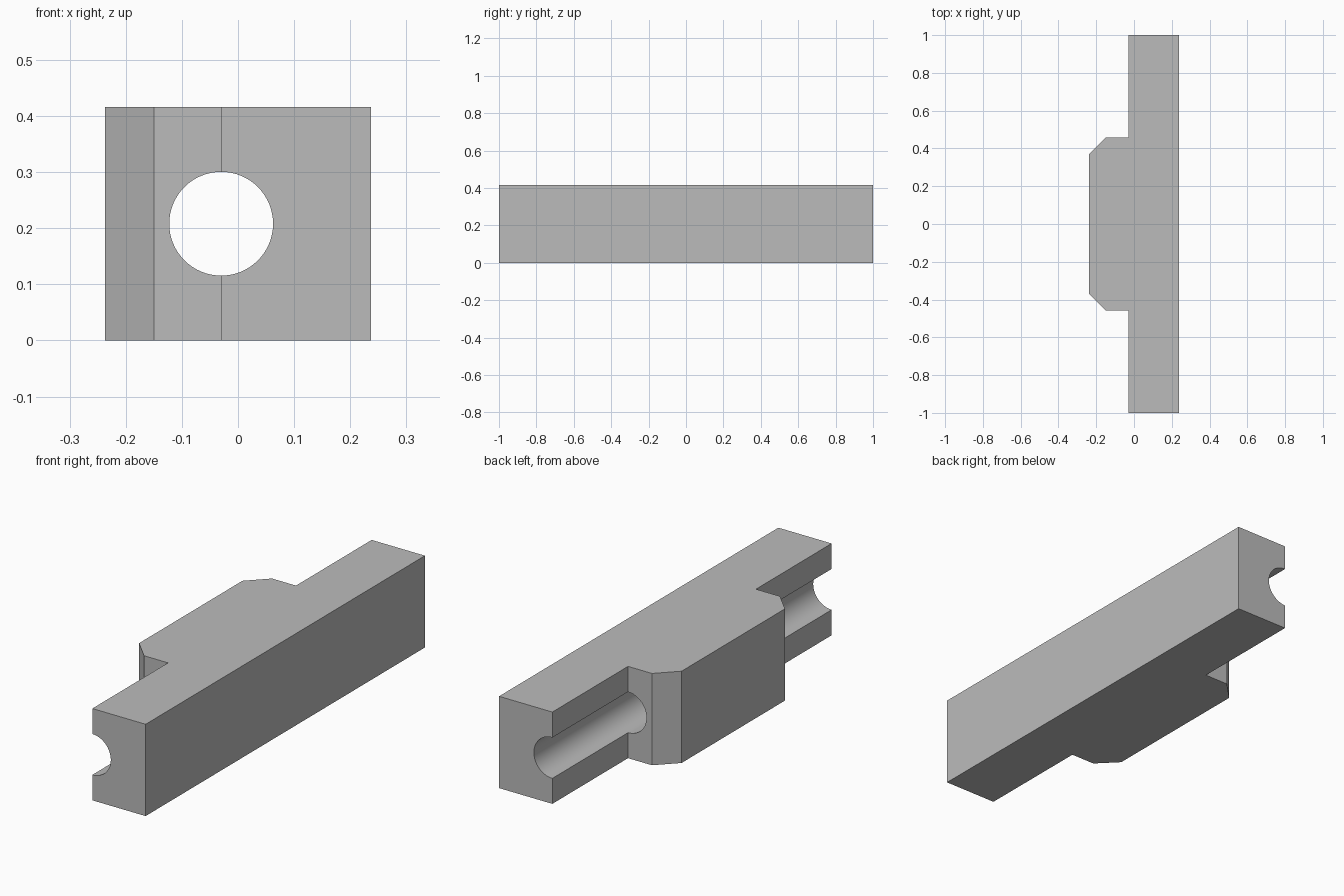
import bpy, bmesh, math

cube = bpy.data.objects.get("Cube")
if cube:
    bpy.data.objects.remove(cube, do_unlink=True)

HEIGHT = 0.416
AXIS_X = -0.03

grey = bpy.data.materials.new("plain grey")
grey.use_nodes = True
colour = (0.5, 0.5, 0.5, 1)
grey.diffuse_color = colour
grey.node_tree.nodes["Principled BSDF"].inputs["Base Color"].default_value = colour

# Block outline: straight bar with a chamfered middle boss, mirrored in y
half = [(0.237, 1), (AXIS_X, 1), (AXIS_X, 0.458), (-0.15, 0.458), (-0.237, 0.37)]
outline = half + [(x, -y) for x, y in reversed(half)]

mesh = bpy.data.meshes.new("guide_block")
bm = bmesh.new()
base = bm.faces.new([bm.verts.new((x, y, 0)) for x, y in outline])
top = bmesh.ops.extrude_face_region(bm, geom=[base])["geom"]
bmesh.ops.translate(bm, vec=(0, 0, HEIGHT),
                    verts=[v for v in top if isinstance(v, bmesh.types.BMVert)])
bmesh.ops.recalc_face_normals(bm, faces=bm.faces)
bm.to_mesh(mesh)
bm.free()
mesh.materials.append(grey)
block = bpy.data.objects.new("guide_block", mesh)
bpy.context.collection.objects.link(block)

# Lengthwise bore: a hole through the boss, a half-round groove in the arms
bpy.ops.mesh.primitive_cylinder_add(vertices=64, radius=0.0925, depth=2.4,
                                    location=(AXIS_X, 0, HEIGHT / 2),
                                    rotation=(math.pi / 2, 0, 0))
cutter = bpy.context.object
cutter.name = "bore_cutter"
cutter.data.materials.append(grey)

bore = block.modifiers.new("bore", "BOOLEAN")
bore.operation = "DIFFERENCE"
bore.solver = "EXACT"
bore.object = cutter

bpy.ops.object.select_all(action="DESELECT")
block.select_set(True)
bpy.context.view_layer.objects.active = block
bpy.ops.object.modifier_apply(modifier=bore.name)
bpy.data.objects.remove(cutter, do_unlink=True)
bpy.ops.object.shade_smooth_by_angle(angle=math.radians(30))
